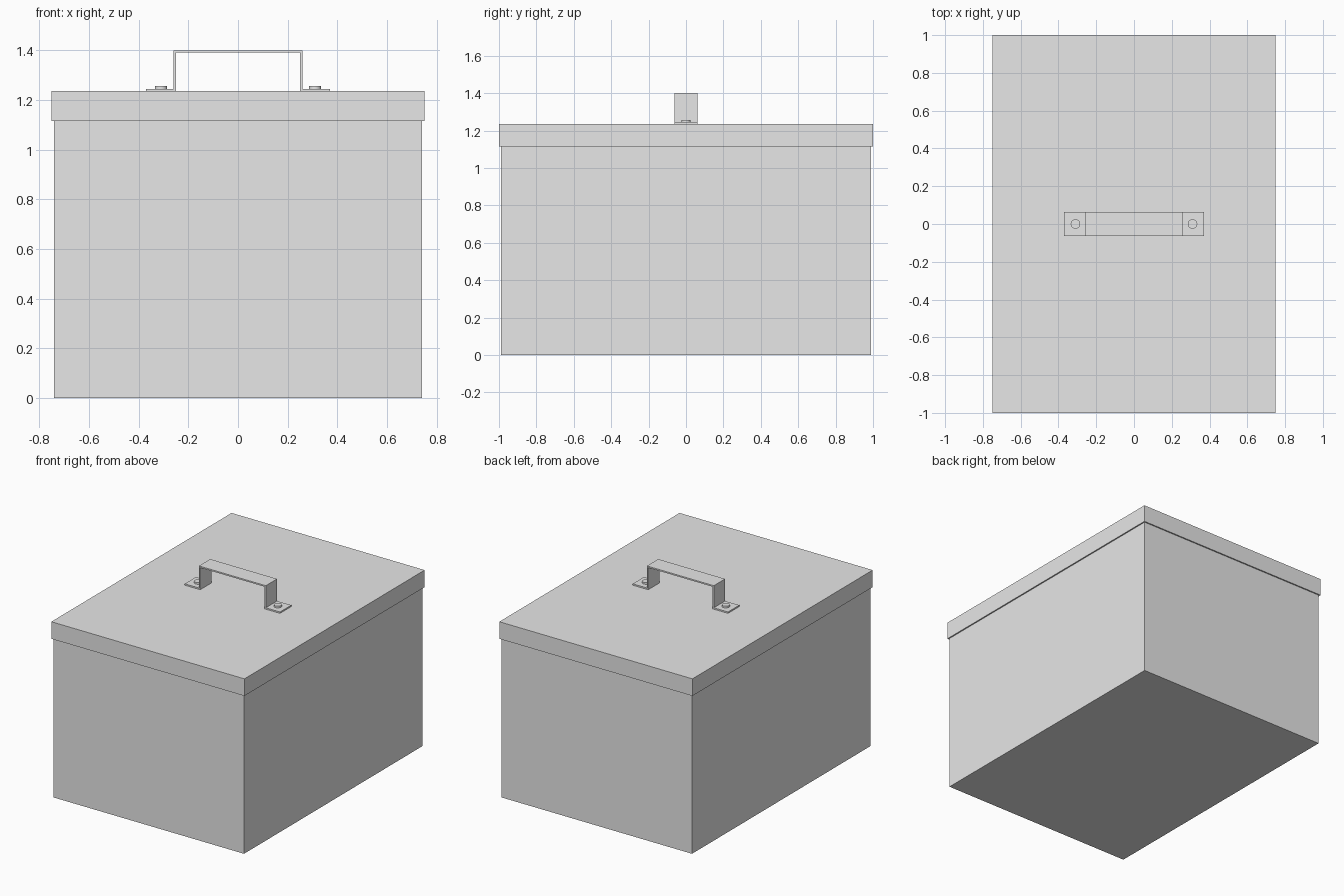
import bpy
import bmesh

cube = bpy.data.objects.get("Cube")
if cube:
    bpy.data.objects.remove(cube, do_unlink=True)

# Single plain metal colour
metal = bpy.data.materials.new("grey metal")
metal.use_nodes = True
GREY = (0.8, 0.8, 0.8, 1)
metal.diffuse_color = GREY
metal.node_tree.nodes["Principled BSDF"].inputs["Base Color"].default_value = GREY

LID_TOP = 1.235
LID_BOTTOM = 1.115
SHEET = 0.01


def finish(name, bm):
    bmesh.ops.recalc_face_normals(bm, faces=bm.faces)
    mesh = bpy.data.meshes.new(name)
    bm.to_mesh(mesh)
    bm.free()
    mesh.materials.append(metal)
    obj = bpy.data.objects.new(name, mesh)
    bpy.context.collection.objects.link(obj)
    return obj


def tray(name, half_x, half_y, z0, z1, wall, opens_up):
    """Box with one open end, hollowed by insetting and sinking that end."""
    bm = bmesh.new()
    bmesh.ops.create_cube(bm, size=1)
    for v in bm.verts:
        v.co.x *= 2 * half_x
        v.co.y *= 2 * half_y
        v.co.z = z1 if v.co.z > 0 else z0
    side = 1 if opens_up else -1
    mouth = [f for f in bm.faces if f.normal.z * side > 0.9]
    bmesh.ops.inset_region(bm, faces=mouth, thickness=wall, use_even_offset=True)
    inner = bmesh.ops.extrude_face_region(bm, geom=mouth)["geom"]
    bmesh.ops.delete(bm, geom=mouth, context='FACES')
    moved = [g for g in inner if isinstance(g, bmesh.types.BMVert)]
    bmesh.ops.translate(bm, verts=moved, vec=(0, 0, -side * (z1 - z0 - wall)))
    return finish(name, bm)


# Container and overlapping lid
tray("box_body", 0.74, 0.99, 0, LID_TOP - 0.015, SHEET, True)
tray("lid", 0.75, 1.0, LID_BOTTOM, LID_TOP, 0.009, False)

# Handle: bent strip profile, mirrored in x, extruded across y
OUT, LEG, TOP = 0.37, 0.26, 1.40
half = [(OUT, LID_TOP), (OUT, LID_TOP + SHEET), (LEG, LID_TOP + SHEET), (LEG, TOP)]
under = [(LEG - SHEET, TOP - SHEET), (LEG - SHEET, LID_TOP)]
profile = half + [(-x, z) for x, z in reversed(half)]
profile += [(-x, z) for x, z in reversed(under)] + under
bm = bmesh.new()
strip = bm.faces.new([bm.verts.new((x, -0.0625, z)) for x, z in profile])
swept = bmesh.ops.extrude_face_region(bm, geom=[strip])["geom"]
bmesh.ops.translate(bm, vec=(0, 0.125, 0),
                    verts=[g for g in swept if isinstance(g, bmesh.types.BMVert)])
finish("handle", bm)

# Rivets through the handle feet
for name, side in (("left_rivet", 1), ("right_rivet", -1)):
    bm = bmesh.new()
    bmesh.ops.create_cone(bm, cap_ends=True, segments=32, radius1=0.025,
                          radius2=0.025, depth=0.018)
    bmesh.ops.translate(bm, verts=bm.verts, vec=(side * 0.31, 0, 1.248))
    rivet = finish(name, bm)
    for poly in rivet.data.polygons:
        poly.use_smooth = abs(poly.normal.z) < 0.5
    for edge in rivet.data.edges:
        a, b = (rivet.data.vertices[i].co.z for i in edge.vertices)
        edge.use_edge_sharp = abs(a - b) < 0.001
